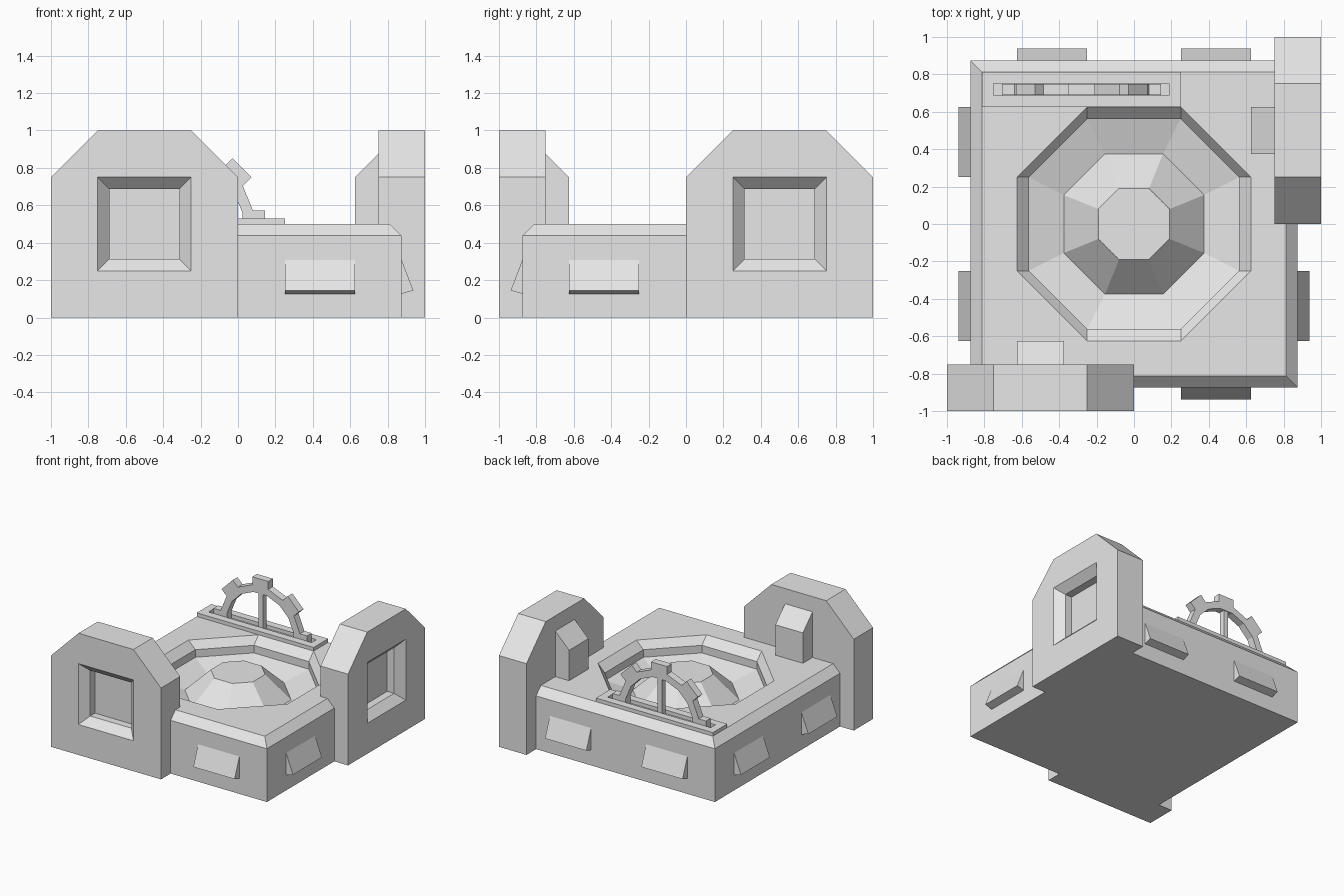
import bpy, bmesh
from math import radians
from mathutils import Matrix, Vector

cube = bpy.data.objects.get("Cube")
if cube:
    bpy.data.objects.remove(cube, do_unlink=True)

grey = bpy.data.materials.new("plain grey")
grey.use_nodes = True
grey.diffuse_color = (0.8, 0.8, 0.8, 1)
grey.node_tree.nodes["Principled BSDF"].inputs["Base Color"].default_value = (0.8, 0.8, 0.8, 1)


def loft(name, rings):
    """Join equal rings of points in order and cap both ends."""
    bm = bmesh.new()
    loops = [[bm.verts.new(p) for p in ring] for ring in rings]
    n = len(loops[0])
    for a, b in zip(loops, loops[1:]):
        for i in range(n):
            j = (i + 1) % n
            bm.faces.new((a[i], a[j], b[j], b[i]))
    bm.faces.new(loops[0])
    bm.faces.new(loops[-1])
    bmesh.ops.recalc_face_normals(bm, faces=bm.faces)
    mesh = bpy.data.meshes.new(name)
    bm.to_mesh(mesh)
    bm.free()
    mesh.materials.append(grey)
    obj = bpy.data.objects.new(name, mesh)
    bpy.context.collection.objects.link(obj)
    return obj


def square(x, y, half, z):
    return [(x + sx * half, y + sy * half, z) for sx, sy in ((-1, -1), (1, -1), (1, 1), (-1, 1))]


def box(name, x0, x1, y0, y1, z0, z1):
    return loft(name, [[(x0, y0, z), (x1, y0, z), (x1, y1, z), (x0, y1, z)] for z in (z0, z1)])


def prism_y(name, profile, y0, y1):
    """Extrude an (x, z) profile along y."""
    return loft(name, [[(x, y, z) for x, z in profile] for y in (y0, y1)])


def prism_x(name, profile, x0, x1):
    """Extrude a (y, z) profile along x."""
    return loft(name, [[(x, y, z) for y, z in profile] for x in (x0, x1)])


def cut(obj, cutter):
    """Subtract the cutter, keep the result and drop the cutter."""
    mod = obj.modifiers.new("cut", "BOOLEAN")
    mod.operation, mod.solver, mod.object = "DIFFERENCE", "EXACT", cutter
    graph = bpy.context.evaluated_depsgraph_get()
    mesh = bpy.data.meshes.new_from_object(obj.evaluated_get(graph))
    obj.modifiers.clear()
    obj.data = mesh
    bpy.data.objects.remove(cutter, do_unlink=True)


def octagon(a, b, z):
    """Octagon with flats at distance a and half side b."""
    return [(x, y, z) for x, y in ((b, -a), (a, -b), (a, b), (b, a), (-b, a), (-a, b), (-a, -b), (-b, -a))]


# Base slab with a chamfered top edge and a domed octagonal basin
base = loft("base", [square(0, 0, 0.875, 0), square(0, 0, 0.875, 0.4375), square(0, 0, 0.8125, 0.5)])
cut(base, loft("basin_cutter", [
    octagon(0.635, 0.25, 0.51), octagon(0.5625, 0.25, 0.4375), octagon(0.5625, 0.25, 0.375),
    octagon(0.375, 0.155, 0.3125), octagon(0.19, 0.08, 0.5)]))


# Towers: clipped-corner block, recessed window, sloped buttress behind
def tower(side, matrix):
    body = prism_y(side + "_tower", [(-1, 0), (0, 0), (0, 0.75), (-0.25, 1), (-0.75, 1), (-1, 0.75)], -1, -0.75)
    window = [[(x - 0.5, y, z + 0.5) for x, z, _ in square(0, 0, half, 0)]
              for y, half in ((-1.01, 0.26), (-0.9375, 0.1875), (-0.875, 0.1875))]
    cut(body, loft("window_cutter", window))
    buttress = prism_x(side + "_buttress",
                       [(-0.75, 0.5), (-0.625, 0.5), (-0.625, 0.75), (-0.75, 0.875)], -0.625, -0.375)
    for part in (body, buttress):
        part.data.transform(matrix)


tower("front", Matrix())
tower("left", Matrix.Translation((0, 1, 0)) @ Matrix.Rotation(radians(90), 4, "Z"))

# Wedge lugs on the walls: quarter turns and offset along each wall
for turn, offsets in ((0, (0.25,)), (1, (-0.625,)), (2, (-0.625, 0.25)), (3, (-0.625, 0.25))):
    for x in offsets:
        lug = prism_x("wall_lug", [(-0.87, 0.32), (-0.9375, 0.145), (-0.87, 0.125)], x, x + 0.375)
        lug.data.transform(Matrix.Rotation(radians(90 * turn), 4, "Z"))

# Slotted rail that holds the gear
rail = box("gear_rail", -0.8125, 0.25, 0.625, 0.8125, 0.5, 0.53)
cut(rail, box("slot_cutter", -0.75, 0.1875, 0.6875, 0.75, 0.49, 0.54))

# Half gear with five teeth and a central spoke
GEAR = Vector((-0.28, 0.5))


def spun(points):
    out = []
    for k in range(5):
        for p in points:
            q = Matrix.Rotation(radians(45 * k), 2) @ Vector(p)
            out.append((GEAR.x + q.x, GEAR.y + max(q.y, 0)))
    return out


outer = spun([(0.36, -0.072), (0.425, -0.072), (0.425, 0.072), (0.36, 0.072)])
inner = spun([(0.304, -0.06), (0.304, 0.06)])
prism_y("half_gear", outer + inner[::-1], 0.6885, 0.749)
box("gear_spoke", GEAR.x - 0.02, GEAR.x + 0.02, 0.695, 0.742, 0.5, 0.82)
